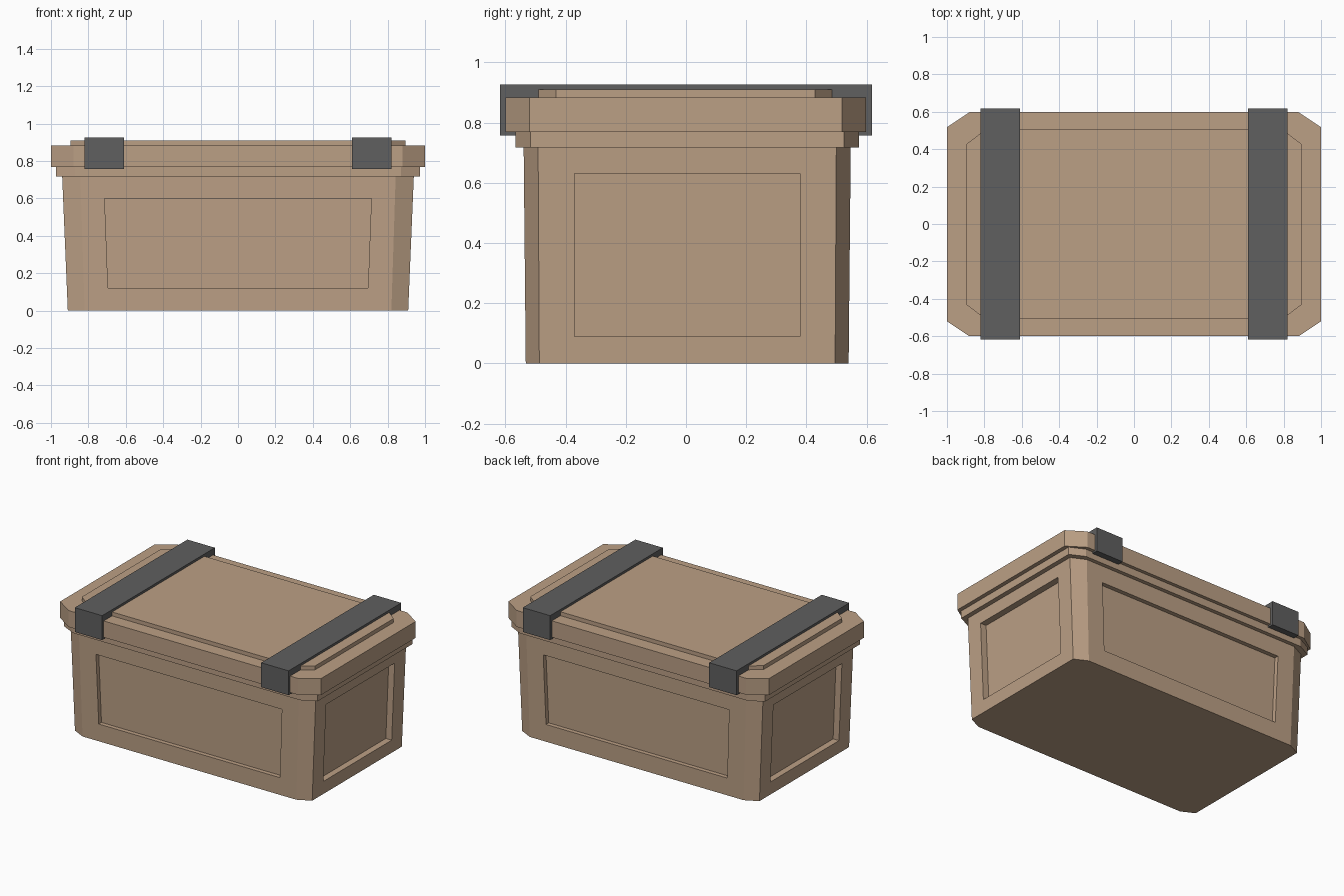
import bpy, bmesh
from mathutils import Vector

if "Cube" in bpy.data.objects:
    bpy.data.objects.remove(bpy.data.objects["Cube"])


def material(name, rgb):
    m = bpy.data.materials.new(name)
    m.diffuse_color = (*rgb, 1)
    m.use_nodes = True
    m.node_tree.nodes["Principled BSDF"].inputs["Base Color"].default_value = m.diffuse_color
    return m


TAN = material("tan plastic", (0.50, 0.35, 0.235))
GREY = material("dark grey strap", (0.115, 0.115, 0.115))


def finish(bm, name, mat):
    bmesh.ops.recalc_face_normals(bm, faces=bm.faces)
    me = bpy.data.meshes.new(name)
    bm.to_mesh(me)
    bm.free()
    me.materials.append(mat)
    ob = bpy.data.objects.new(name, me)
    bpy.context.collection.objects.link(ob)
    return ob


def octagon(bm, hx, hy, cx, cy, z, oy=0):
    """Ring of a rectangle with chamfered corners."""
    pts = [(hx, -hy + cy), (hx, hy - cy), (hx - cx, hy), (-hx + cx, hy),
           (-hx, hy - cy), (-hx, -hy + cy), (-hx + cx, -hy), (hx - cx, -hy)]
    return [bm.verts.new((x, y + oy, z)) for x, y in pts]


def tub(bottom, top):
    """Closed solid between two chamfered rings, with its side faces."""
    bm = bmesh.new()
    a, b = octagon(bm, *bottom), octagon(bm, *top)
    bm.faces.new(a[::-1])
    bm.faces.new(b)
    sides = [bm.faces.new((a[i], a[(i + 1) % 8], b[(i + 1) % 8], b[i]))
             for i in range(8)]
    return bm, sides


# Tapered body with a recessed panel on each of the four walls
OY = 0.004
bm, sides = tub((0.91, 0.536, 0.09, 0.045, 0, OY), (0.94, 0.543, 0.097, 0.048, 0.717, OY))
for i in (0, 2, 4, 6):
    f = sides[i]
    f.normal_update()
    n, c = f.normal.copy(), f.calc_center_median()
    end = abs(n.x) > 0.5
    bmesh.ops.inset_individual(bm, faces=[f], thickness=0.1)
    for v in f.verts:
        high = v.co.z > 0.36
        if end:
            v.co.y = OY + (0.375 if v.co.y > OY else -0.375)
            v.co.z = 0.63 if high else 0.09
            v.co.x = c.x - (n.z * (v.co.z - c.z)) / n.x
        else:
            v.co.x = (0.713 if high else 0.695) * (1 if v.co.x > 0 else -1)
            v.co.z = 0.60 if high else 0.12
            v.co.y = c.y - (n.z * (v.co.z - c.z)) / n.y
    new = bmesh.ops.extrude_face_region(bm, geom=[f])["geom"]
    push = Vector((n.x, n.y, 0)) * -(0.045 if end else 0.03)
    for v in new:
        if isinstance(v, bmesh.types.BMVert):
            v.co += push
    if f.is_valid:
        bm.faces.remove(f)
finish(bm, "body", TAN)

# Rim, lid and raised lid plate
for name, hx, hy, cx, cy, z0, z1, oy in (
        ("rim", 0.972, 0.57, 0.10, 0.05, 0.717, 0.77, 0.004),
        ("lid", 1.0, 0.599, 0.12, 0.08, 0.769, 0.883, -0.001),
        ("lid_plate", 0.895, 0.506, 0.10, 0.076, 0.88, 0.91, -0.002)):
    bm, _ = tub((hx, hy, cx, cy, z0, oy), (hx, hy, cx, cy, z1, oy))
    finish(bm, name, TAN)

# Two straps over the lid, hooking down at front and back
profile = [(-0.617, 0.757), (-0.617, 0.926), (0.617, 0.926), (0.617, 0.757),
           (0.55, 0.757), (0.55, 0.86), (-0.55, 0.86), (-0.55, 0.757)]
for side, name in ((-1, "left_strap"), (1, "right_strap")):
    bm = bmesh.new()
    f = bm.faces.new([bm.verts.new((side * 0.715 - 0.105, y, z)) for y, z in profile])
    new = bmesh.ops.extrude_face_region(bm, geom=[f], use_keep_orig=True)["geom"]
    for v in new:
        if isinstance(v, bmesh.types.BMVert):
            v.co.x += 0.21
    finish(bm, name, GREY)
